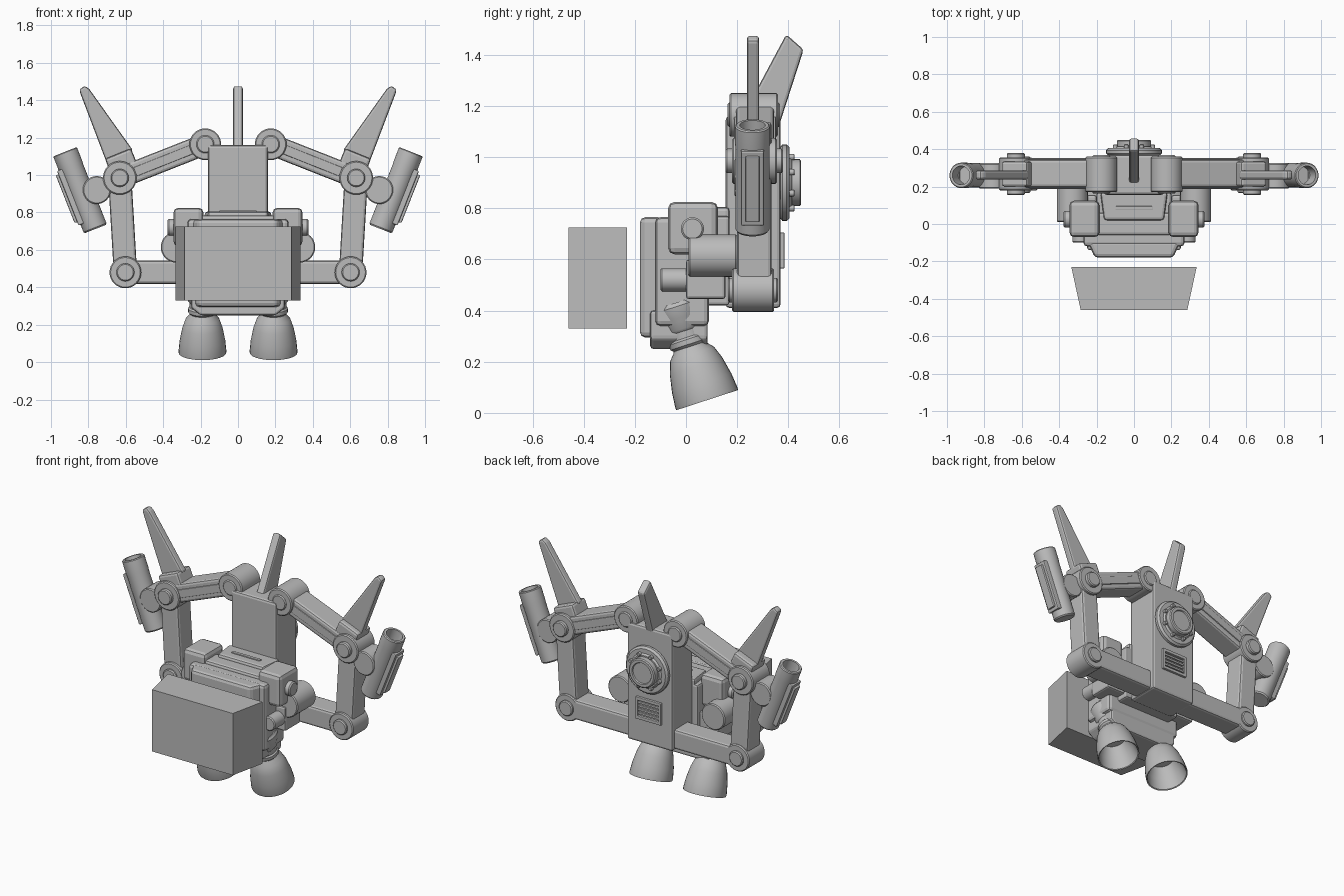
import bpy, bmesh, math
from mathutils import Vector, Matrix

if "Cube" in bpy.data.objects:
    bpy.data.objects.remove(bpy.data.objects["Cube"], do_unlink=True)

grey = bpy.data.materials.new("plain_grey")
grey.use_nodes = True
GREY = (0.5, 0.5, 0.5, 1)
grey.diffuse_color = GREY
grey.node_tree.nodes["Principled BSDF"].inputs["Base Color"].default_value = GREY


def finish(name, bm, bevel=0, mirror=False, smooth=False):
    """Turn a bmesh into a named object, with bevel and mirroring."""
    bmesh.ops.recalc_face_normals(bm, faces=bm.faces)
    mesh = bpy.data.meshes.new(name)
    bm.to_mesh(mesh)
    bm.free()
    mesh.materials.append(grey)
    ob = bpy.data.objects.new(name, mesh)
    bpy.context.collection.objects.link(ob)
    if smooth:
        bpy.ops.object.select_all(action='DESELECT')
        ob.select_set(True)
        bpy.context.view_layer.objects.active = ob
        bpy.ops.object.shade_smooth_by_angle(angle=math.radians(35))
    if bevel:
        mod = ob.modifiers.new("Bevel", 'BEVEL')
        mod.width, mod.segments = bevel, 2
        mod.limit_method = 'ANGLE'
    if mirror:
        ob.modifiers.new("Mirror", 'MIRROR')
    return ob


def box(name, x, y, z, bevel=0.012, mirror=False):
    """Box from its x, y and z ranges."""
    bm = bmesh.new()
    bmesh.ops.create_cube(bm, size=1)
    for v in bm.verts:
        v.co = [r[0] if c < 0 else r[1] for c, r in zip(v.co, (x, y, z))]
    return finish(name, bm, bevel, mirror)


def prism(name, outline, axis, low, high, bevel=0.012, mirror=False):
    """Outline extruded along an axis; the other two axes hold the outline."""
    bm = bmesh.new()
    verts = []
    for p in outline:
        co = list(p)
        co.insert(axis, low)
        verts.append(bm.verts.new(co))
    face = bm.faces.new(verts)
    new = bmesh.ops.extrude_face_region(bm, geom=[face])["geom"]
    step = Vector([0, 0, 0])
    step[axis] = high - low
    bmesh.ops.translate(bm, vec=step, verts=[g for g in new if isinstance(g, bmesh.types.BMVert)])
    return finish(name, bm, bevel, mirror)


def beam(name, a, b, width, y, bevel=0.015, mirror=True):
    """Bar between two x-z points."""
    a, b = Vector(a), Vector(b)
    d = (b - a).normalized()
    n = Vector((-d.y, d.x)) * width / 2
    return prism(name, [a + n, b + n, b - n, a - n], 1, y[0], y[1], bevel, mirror)


def lathe(name, profile, base, axis, mirror=False, sides=32):
    """Profile of (radius, distance) spun round an axis; radius 0 closes it."""
    bm = bmesh.new()
    turn = Matrix.Translation(base) @ Vector(axis).to_track_quat('Z', 'Y').to_matrix().to_4x4()
    pts = [bm.verts.new((r, 0, t)) for r, t in profile]
    edges = [bm.edges.new(pair) for pair in zip(pts, pts[1:])]
    bmesh.ops.spin(bm, geom=pts + edges, axis=(0, 0, 1), cent=(0, 0, 0),
                   angle=math.tau, steps=sides, use_duplicate=False)
    bmesh.ops.remove_doubles(bm, verts=bm.verts, dist=0.0005)
    bmesh.ops.transform(bm, matrix=turn, verts=bm.verts)
    return finish(name, bm, 0, mirror, True)


def drum(name, x, z, r, y, mirror=True, e=0.006):
    """Solid cylinder along y with softened rims."""
    h = y[1] - y[0]
    prof = [(0, 0), (r - e, 0), (r, e), (r, h - e), (r - e, h), (0, h)]
    return lathe(name, prof, (x, y[0], z), (0, 1, 0), mirror)


# Front block, narrower at the front
prism("front_block", [(-.285, -.46), (.285, -.46), (.335, -.23), (-.335, -.23)], 2, .33, .725, 0)

# Main body
prism("body_front", [(-.21, -.18), (.21, -.18), (.25, -.09), (-.25, -.09)], 2, .295, .765, .02)
box("body_core", (-.27, .27), (-.12, .09), (.34, .765), .02)
prism("body_base", [(-.2, .25), (.2, .25), (.25, .29), (.25, .4), (-.25, .4), (-.25, .29)], 1, -.14, .085)
box("body_rear", (-.2, .2), (.05, .17), (.42, .77))
prism("body_top", [(-.16, .02), (.16, .02), (.18, .17), (-.18, .17)], 2, .7, .805, .015)
box("body_top_lip", (-.2, .2), (-.06, .06), (.7, .785), .015)
box("top_slot_bar", (-.1, .1), (.075, .095), (.79, .812), .003)

# Side equipment on the body
box("shoulder_box", (.185, .345), (-.07, .125), (.62, .825), .025, True)
lathe("shoulder_knob", [(0, 0), (.045, 0), (.045, .035), (.038, .042), (0, .042)],
      (.335, .025, .72), (1, 0, 0), True)
drum("side_tank", .33, .615, .083, (.01, .2))
box("side_bracket", (.2, .335), (0, .155), (.445, .6), .012, True)
drum("side_pipe", .285, .52, .045, (-.1, .05))

# Back column
box("column", (-.16, .16), (.155, .37), (.41, 1.16), .015)

# Round back hub with bolts
lathe("back_disc", [(0, 0), (.135, 0), (.15, .012), (.15, .028), (.138, .04), (.11, .04),
                    (.1, .05), (.092, .05), (.092, .08), (.085, .085), (.068, .085),
                    (.064, .078), (0, .078)], (0, .365, .9), (0, 1, 0))
for i in range(8):
    a = math.tau * (i + .5) / 8
    drum("disc_bolt", .108 * math.cos(a), .9 + .108 * math.sin(a), .012, (.4, .425), False, .003)

# Back vent: frame with slats
for side in (-.09, .075):
    box("vent_frame_side", (side, side + .015), (.36, .385), (.565, .705), .003)
for z in (.565, .685):
    box("vent_frame_bar", (-.09, .09), (.36, .385), (z, z + .02), .003)
for i in range(4):
    z = .595 + i * .023
    box("vent_slat", (-.075, .075), (.36, .379), (z, z + .013), .002)

# Jointed arm loops
shoulder, elbow, wrist = (.175, 1.165), (.632, .985), (.602, .48)
beam("upper_arm", shoulder, elbow, .115, (.195, .345))
beam("upper_arm_rib", (.25, 1.136), (.55, 1.017), .05, (.188, .352), .004)
beam("fore_arm", elbow, wrist, .125, (.2, .335))
beam("lower_arm", wrist, (.1, .48), .125, (.2, .345))
drum("shoulder_joint", *shoulder, .085, (.17, .36))
drum("elbow_joint", *elbow, .09, (.18, .355))
drum("wrist_joint", *wrist, .085, (.18, .345))
for name, (x, z), y in (("shoulder_cap", shoulder, (.163, .368)),
                        ("elbow_cap", elbow, (.155, .38)),
                        ("wrist_cap", wrist, (.165, .36))):
    drum(name, x, z, .048, y)

# Side fins and their mounts
beam("fin_mount", (.595, 1.0), (.642, 1.115), .15, (.2, .335))
prism("side_fin", [(.7, 1.06), (.56, 1.13), (.795, 1.46), (.82, 1.478), (.85, 1.455)],
      1, .238, .286, .012, True)

# Middle fin leaning back
prism("middle_fin", [(.21, 1.14), (.35, 1.08), (.46, 1.42), (.392, 1.48)], 0, -.026, .026, .012)

# Outer tubes, open at the top
drum("tube_pivot", .755, .92, .075, (.19, .325))
low, high = Vector((.762, .26, .712)), Vector((.925, .26, 1.125))
d = (high - low).normalized()
L = (high - low).length
lathe("tube", [(0, 0), (.06, 0), (.066, .008), (.066, L - .1), (.068, L - .08), (.068, L - .005), (.063, L),
               (.05, L), (.048, L - .09), (0, L - .09)], low, d, True)
out = Vector((d.z, 0, -d.x))


def rail(name, offset, start, end, width, y):
    a, b = (low + out * offset + d * t for t in (start, end))
    beam(name, (a.x, a.z), (b.x, b.z), width, y, .006)


rail("tube_rail", .06, .05, L - .08, .035, (.215, .305))
rail("tube_rail_plate", .075, .07, L - .1, .035, (.232, .288))

# Thrusters, tilted back and hollow
lathe("thruster", [(0, .15), (.075, .15), (.105, .08), (.12, .003), (.127, 0), (.128, .01), (.122, .07),
                   (.108, .14), (.09, .19), (.07, .212), (.066, .22), (.076, .23), (.076, .25),
                   (.069, .258), (.069, .285), (.078, .295), (.082, .325), (.09, .34),
                   (.096, .385), (.088, .4), (0, .4)], (.19, .083, .05), (0, -.31, .95), True)
